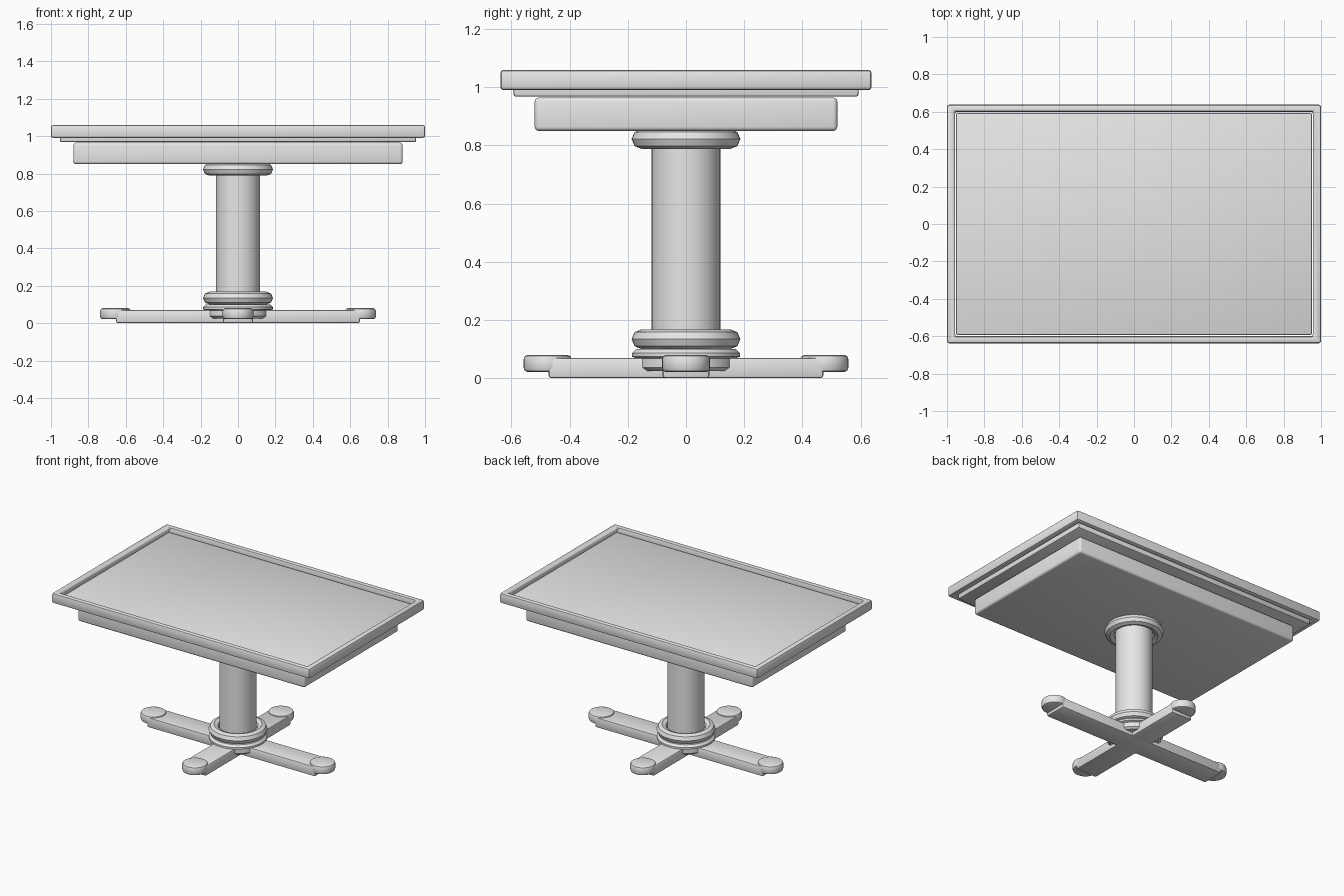
import bpy, bmesh, math

cube = bpy.data.objects.get("Cube")
if cube:
    bpy.data.objects.remove(cube, do_unlink=True)

GREY = (0.8, 0.8, 0.8, 1)
mat = bpy.data.materials.new("plain grey")
mat.use_nodes = True
mat.diffuse_color = GREY
mat.node_tree.nodes["Principled BSDF"].inputs["Base Color"].default_value = GREY


def finish(name, bm, bevel=0, segments=2):
    """Turn a bmesh into a bevelled, smooth-shaded object."""
    bmesh.ops.recalc_face_normals(bm, faces=bm.faces)
    mesh = bpy.data.meshes.new(name)
    bm.to_mesh(mesh)
    bm.free()
    mesh.materials.append(mat)
    ob = bpy.data.objects.new(name, mesh)
    bpy.context.collection.objects.link(ob)
    bpy.ops.object.select_all(action='DESELECT')
    ob.select_set(True)
    bpy.context.view_layer.objects.active = ob
    if bevel:
        mod = ob.modifiers.new("bevel", 'BEVEL')
        mod.width = bevel
        mod.segments = segments
        mod.limit_method = 'ANGLE'
        bpy.ops.object.modifier_apply(modifier=mod.name)
    bpy.ops.object.shade_smooth_by_angle(angle=math.radians(35))
    return ob


def slab(name, half_x, half_y, low, high, bevel, segments=2):
    bm = bmesh.new()
    bmesh.ops.create_cube(bm, size=2)
    for v in bm.verts:
        v.co.x *= half_x
        v.co.y *= half_y
        v.co.z = high if v.co.z > 0 else low
    return finish(name, bm, bevel, segments)


def lathe(name, profile, closed=False, centre=(0, 0), bevel=0, sides=48):
    """Spin a (radius, height) profile about a vertical axis."""
    bm = bmesh.new()
    rings = []
    for r, z in profile:
        rings.append([bm.verts.new((centre[0] + r * math.cos(a), centre[1] + r * math.sin(a), z))
                      for a in (math.tau * i / sides for i in range(sides))])
    pairs = list(zip(rings, rings[1:]))
    if closed:
        pairs.append((rings[-1], rings[0]))
    for a, b in pairs:
        for i in range(sides):
            j = (i + 1) % sides
            bm.faces.new((a[i], a[j], b[j], b[i]))
    if not closed:
        bm.faces.new(rings[0])
        bm.faces.new(rings[-1])
    return finish(name, bm, bevel)


def collar(name, z):
    steps = [math.tau * i / 8 for i in range(8)]
    lathe(name, [(0.152 + 0.035 * math.cos(a), z + 0.034 * math.sin(a)) for a in steps], closed=True)


# Raised rim around the table top
bm = bmesh.new()
signs = [(-1, -1), (1, -1), (1, 1), (-1, 1)]
loops = [[bm.verts.new((sx * hx, sy * hy, z)) for sx, sy in signs]
         for hx, hy, z in [(1, 0.638, 0.99), (1, 0.638, 1.06), (0.957, 0.6, 1.06), (0.957, 0.6, 0.99)]]
for k in range(4):
    a, b = loops[k], loops[(k + 1) % 4]
    for i in range(4):
        j = (i + 1) % 4
        bm.faces.new((a[i], a[j], b[j], b[i]))
finish("table_rim", bm, 0.012)

# Table top and the apron beneath
slab("table_panel", 0.952, 0.593, 0.968, 1.032, 0.008)
slab("apron", 0.88, 0.52, 0.85, 0.965, 0.014, 3)

# Pedestal
lathe("column", [(0.118, 0.04), (0.118, 0.86)])
collar("upper_collar", 0.822)
collar("lower_collar", 0.134)
lathe("base_hub", [(0.155, 0.025), (0.17, 0.037), (0.17, 0.068), (0.186, 0.074),
                   (0.186, 0.086), (0.172, 0.1)])

# Crossed base bars with round feet
slab("base_bar_long", 0.652, 0.08, 0, 0.07, 0.009)
slab("base_bar_short", 0.08, 0.472, 0, 0.07, 0.009)
for name, x, y in [("left_foot", 0.655, 0), ("right_foot", -0.655, 0),
                   ("front_foot", 0, -0.476), ("back_foot", 0, 0.476)]:
    lathe(name, [(0.082, 0.021), (0.082, 0.08)], centre=(x, y), bevel=0.014, sides=32)
